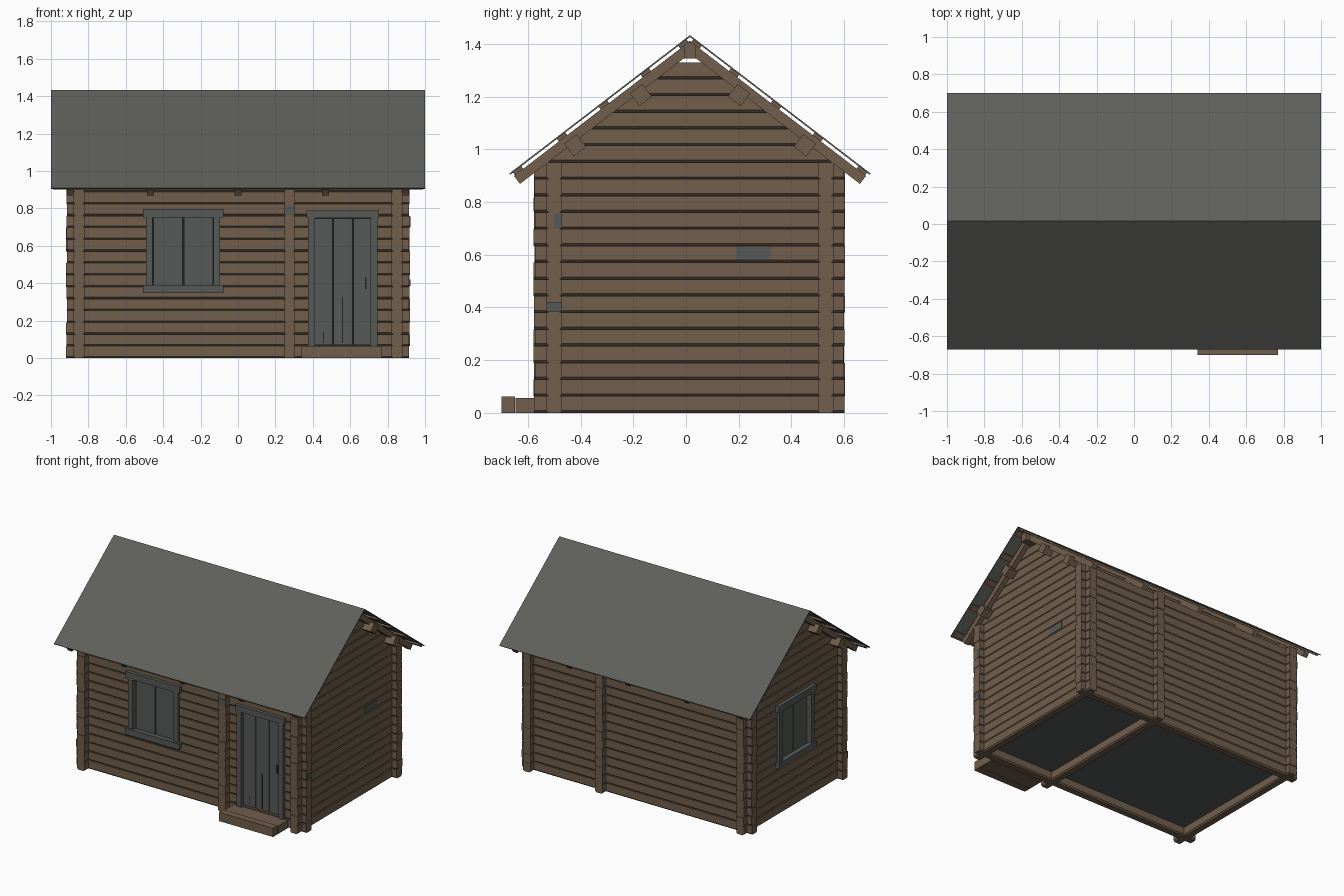
import bpy, bmesh, math, random

if "Cube" in bpy.data.objects:
    bpy.data.objects.remove(bpy.data.objects["Cube"])
random.seed(4)


def material(name, rgb):
    m = bpy.data.materials.new(name)
    m.diffuse_color = (*rgb, 1)
    m.use_nodes = True
    m.node_tree.nodes["Principled BSDF"].inputs["Base Color"].default_value = m.diffuse_color
    return m


WOOD = material("brown wood", (0.165, 0.112, 0.074))
ROOF = material("grey roofing", (0.113, 0.116, 0.102))
TRIM = material("weathered grey", (0.094, 0.102, 0.096))
DARK = material("dark gap", (0.018, 0.018, 0.016))


def part(name, mat, prisms):
    """One object from prisms, each given as two matching end outlines."""
    bm = bmesh.new()
    for a, b in prisms:
        va = [bm.verts.new(p) for p in a]
        vb = [bm.verts.new(p) for p in b]
        bm.faces.new(va)
        bm.faces.new(vb[::-1])
        for i in range(len(va)):
            j = (i + 1) % len(va)
            bm.faces.new((va[j], va[i], vb[i], vb[j]))
    bmesh.ops.recalc_face_normals(bm, faces=bm.faces)
    me = bpy.data.meshes.new(name)
    bm.to_mesh(me)
    bm.free()
    me.materials.append(mat)
    ob = bpy.data.objects.new(name, me)
    bpy.context.collection.objects.link(ob)
    return ob


def box(x0, x1, y0, y1, z0, z1):
    return tuple([(x, y0, z0), (x, y1, z0), (x, y1, z1), (x, y0, z1)] for x in (x0, x1))


# ---- log walls ----
H = 0.95 / 15          # course height
RY, RZ = 0.015, 1.433  # ridge
FRONT, BACK, SIDE, MID = -0.50, 0.53, 0.85, 0.275
PROFILE = [(-.021, 0), (.021, 0), (.03, .009), (.03, H), (-.03, H), (-.03, .009)]


def log(axis, c, start, end, z0):
    """Log along an axis; start and end are functions of height."""
    ends = []
    for f in (start, end):
        pts = [(f(z0 + z), c + o, z0 + z) for o, z in PROFILE]
        ends.append([p if axis == "x" else (p[1], p[0], p[2]) for p in pts])
    return tuple(ends)


def wall(name, axis, c, a0, a1, openings=(), gable=False):
    logs = []
    for i in range(15):
        j0, j1 = (random.uniform(-.003, .003) for _ in range(2))
        cuts = [a0 + j0]
        for lo, hi, first, last in openings:
            if first <= i <= last:
                cuts += [lo, hi]
        cuts.append(a1 + j1)
        for s, e in zip(cuts[::2], cuts[1::2]):
            logs.append(log(axis, c, lambda z, s=s: s, lambda z, e=e: e, i * H))
    if gable:  # courses shortened along the roof slope
        for i in range(15, 21):
            half = lambda z: (1.385 - z) / 0.766
            logs.append(log(axis, c, lambda z: RY - half(z), lambda z: RY + half(z), i * H))
    part(name, WOOD, logs)


WIN_X, WIN_Y, DOOR_X = -0.293, 0.02, 0.56
wall("front_wall", "x", FRONT, -.917, .917,
     [(WIN_X - .165, WIN_X + .165, 6, 11), (DOOR_X - .155, DOOR_X + .155, 1, 11)])
wall("back_wall", "x", BACK, -.917, .917)
wall("right_wall", "y", SIDE, -.575, .60, gable=True)
wall("left_wall", "y", -SIDE, -.575, .60, [(WIN_Y - .165, WIN_Y + .165, 6, 11)], True)
wall("partition_wall", "y", MID, -.575, .60)
part("floor", TRIM, [box(-.84, .84, -.49, .52, .06, .07)])


# ---- windows and door: a along the wall, d outward from its face ----
def on_front(a0, a1, d0, d1, z0, z1):
    return box(a0, a1, -.53 - d1, -.53 - d0, z0, z1)


def on_left(a0, a1, d0, d1, z0, z1):
    return box(-.88 - d1, -.88 - d0, a0, a1, z0, z1)


def window(name, on, c):
    frame = [on(c - .215, c + .215, -.005, .025, .75, .797),
             on(c - .215, c + .215, -.005, .03, .347, .39)]
    for s in (-1, 1):
        lo, hi = sorted((c + s * .163, c + s * .198))
        frame.append(on(lo, hi, -.005, .02, .39, .75))
    part(name + "_frame", TRIM, frame)
    part(name + "_shutters", TRIM, [on(c - .158, c - .003, -.03, -.01, .38, .757),
                                    on(c + .003, c + .158, -.03, -.01, .38, .757)])
    part(name + "_gap", DARK, [on(c - .165, c + .165, -.035, -.03, .38, .757)])


window("front_window", on_front, WIN_X)
window("left_window", on_left, WIN_Y)

part("door_frame", TRIM, [on_front(.365, .755, -.005, .025, .748, .79),
                          on_front(.375, .411, -.005, .02, .06, .748),
                          on_front(.709, .745, -.005, .02, .06, .748)])
part("door_planks", TRIM, [on_front(a, b, -.03, -.005, .07, .745)
                           for a, b in ((.41, .506), (.511, .613), (.618, .708))])
part("door_gap", DARK, [on_front(.405, .715, -.035, -.03, .065, .757)])
part("door_cracks", DARK, [on_front(a, a + .005, -.006, -.003, .08, z)
                           for a, z in ((.455, .14), (.557, .33))])
part("door_handle", DARK, [on_front(.68, .688, -.006, .003, .37, .43)])

# Entrance step of two boards
part("entrance_step", WOOD, [box(.34, .77, -.70, -.648, 0, .063),
                             box(.34, .77, -.646, -.53, 0, .057)])

# ---- roof: u runs down the slope, w is depth below the surface ----
ANG = math.atan(.766)
CO, SI = math.cos(ANG), math.sin(ANG)


def slope_box(s, x0, x1, u0, u1, w0, w1):
    yz = [(RY + s * (u * CO - w * SI), RZ - u * SI - w * CO)
          for u, w in ((u0, w0), (u1, w0), (u1, w1), (u0, w1))]
    return tuple([(x, y, z) for y, z in yz] for x in (x0, x1))


for s, side in ((-1, "front"), (1, "back")):
    part(side + "_roof_sheet", ROOF, [slope_box(s, -1, 1, 0, .863, 0, .006)])
    part(side + "_battens", WOOD, [slope_box(s, -.99, .99, u, u + .04, .006, .018)
                                   for u in (.02, .2, .4, .6, .81)])
    part(side + "_rafters", WOOD, [slope_box(s, x - .018, x + .018, .012, .855, .018, .056)
                                   for x in (-.897, -.468, 0, .468, .897)])
    part(side + "_purlins", WOOD, [slope_box(s, -.95, .95, u - .03, u + .03, .037, .097)
                                   for u in (.286, .60)])
part("ridge_beam", WOOD, [box(-.95, .95, RY - .022, RY + .022, 1.345, 1.405)])

# Weathered patches, thin plates on the log faces
part("weathered_patches", TRIM, [
    box(.88, .883, .19, .32, .58, .63), box(.917, .921, -.50, -.47, .70, .757),
    box(.917, .921, -.53, -.47, .385, .42),
    box(.245, .305, -.579, -.575, .765, .815), box(.16, .245, -.533, -.53, .68, .695)])
